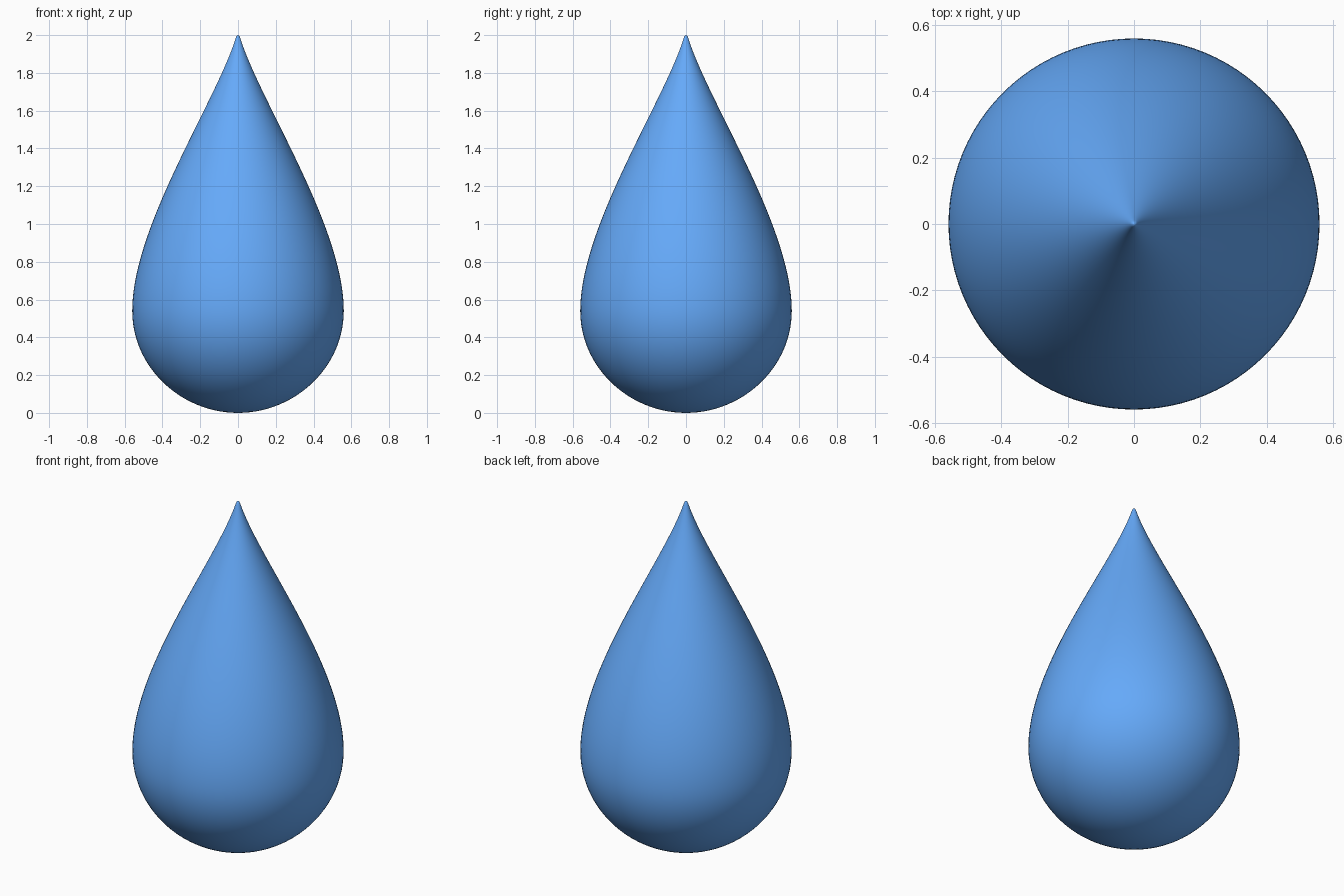
import bpy, bmesh, math
from mathutils import Vector
from mathutils.geometry import interpolate_bezier

if "Cube" in bpy.data.objects:
    bpy.data.objects.remove(bpy.data.objects["Cube"])

SIDES = 96

def bezier(points, steps):
    return interpolate_bezier(*[Vector((r, 0, z)) for r, z in points], steps)

# Profile: round belly, then a long taper to a slightly blunted tip
belly = bezier([(0, 0), (0.30, 0), (0.56, 0.24), (0.56, 0.54)], 28)
taper = bezier([(0.56, 0.54), (0.56, 0.99), (0.115, 1.65), (0.012, 1.985)], 44)
tip = bezier([(0.012, 1.985), (0.008, 1.996), (0.004, 2.0), (0, 2.0)], 6)
profile = belly + taper[1:] + tip[1:]

# Teardrop: profile spun around the vertical axis
bm = bmesh.new()
verts = [bm.verts.new(p) for p in profile]
edges = [bm.edges.new(pair) for pair in zip(verts, verts[1:])]
bmesh.ops.spin(bm, geom=verts + edges, cent=(0, 0, 0), axis=(0, 0, 1),
               angle=math.tau, steps=SIDES, use_merge=True)
bmesh.ops.remove_doubles(bm, verts=bm.verts, dist=0.0001)
bmesh.ops.recalc_face_normals(bm, faces=bm.faces)
for face in bm.faces:
    face.smooth = True
mesh = bpy.data.meshes.new("teardrop")
bm.to_mesh(mesh)
bm.free()

# Blue colour
blue = bpy.data.materials.new("blue")
blue.diffuse_color = (0.13, 0.40, 0.95, 1)
blue.use_nodes = True
blue.node_tree.nodes["Principled BSDF"].inputs["Base Color"].default_value = blue.diffuse_color
mesh.materials.append(blue)
bpy.context.collection.objects.link(bpy.data.objects.new("teardrop", mesh))
